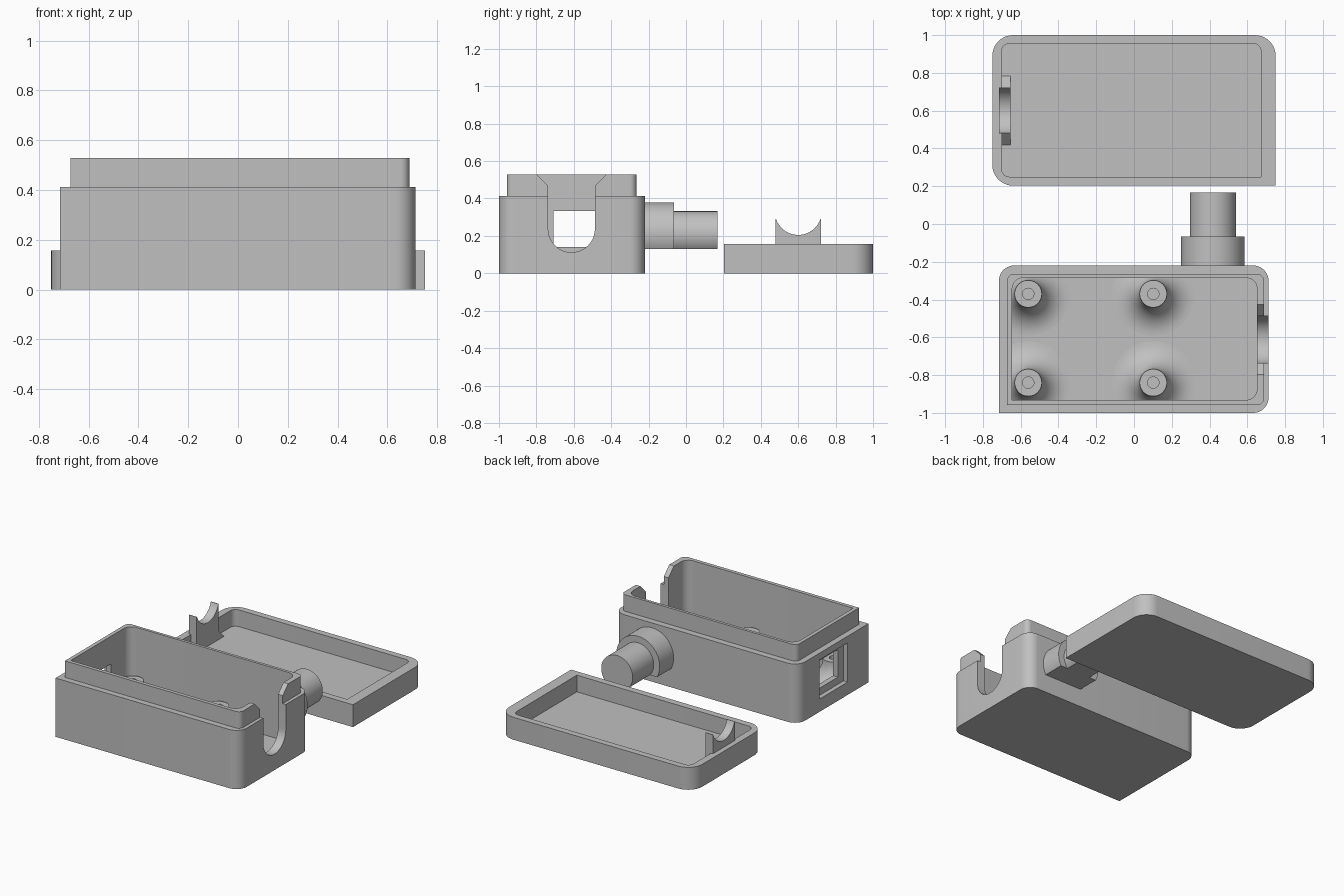
import bpy, bmesh
from math import sin, cos, asin, pi, radians

default = bpy.data.objects.get("Cube")
if default:
    bpy.data.objects.remove(default, do_unlink=True)

grey = bpy.data.materials.new("matte grey")
grey.use_nodes = True
grey.diffuse_color = (0.53, 0.53, 0.53, 1)
grey.node_tree.nodes["Principled BSDF"].inputs["Base Color"].default_value = (0.53, 0.53, 0.53, 1)

PLACE = {"x": lambda a, b, t: (t, a, b),
         "y": lambda a, b, t: (a, t, b),
         "z": lambda a, b, t: (a, b, t)}


def finish(name, bm):
    bmesh.ops.recalc_face_normals(bm, faces=bm.faces)
    mesh = bpy.data.meshes.new(name)
    bm.to_mesh(mesh)
    bm.free()
    mesh.materials.append(grey)
    obj = bpy.data.objects.new(name, mesh)
    bpy.context.collection.objects.link(obj)
    return obj


def prism(name, outline, axis, start, end):
    """Extrude a closed 2D outline along an axis."""
    bm = bmesh.new()
    a, b = ([bm.verts.new(PLACE[axis](u, v, t)) for u, v in outline] for t in (start, end))
    bm.faces.new(a)
    bm.faces.new(b)
    n = len(a)
    for i in range(n):
        j = (i + 1) % n
        bm.faces.new((a[i], a[j], b[j], b[i]))
    return finish(name, bm)


def arc(cx, cy, r, start, end, steps=10):
    return [(cx + r * cos(start + (end - start) * i / steps),
             cy + r * sin(start + (end - start) * i / steps)) for i in range(steps + 1)]


def rounded(x0, x1, y0, y1, radii):
    """Rectangle with its own radius per corner, counter-clockwise from the low corner."""
    corners = [(x0, y0, 1, 1), (x1, y0, -1, 1), (x1, y1, -1, -1), (x0, y1, 1, -1)]
    pts = []
    for k, ((x, y, sx, sy), r) in enumerate(zip(corners, radii)):
        if r:
            a = pi + k * pi / 2
            pts += arc(x + sx * r, y + sy * r, r, a, a + pi / 2)
        else:
            pts.append((x, y))
    return pts


def rect(a0, a1, b0, b1):
    return rounded(a0, a1, b0, b1, (0, 0, 0, 0))


def boolean(target, tool, operation):
    mod = target.modifiers.new(operation.lower(), "BOOLEAN")
    mod.operation, mod.object, mod.solver = operation, tool, "EXACT"
    bpy.context.view_layer.objects.active = target
    bpy.ops.object.modifier_apply(modifier=mod.name)
    bpy.data.objects.remove(tool, do_unlink=True)


def lathe(name, profile, cx, cy, steps=48):
    """Revolve a profile that starts and ends on the axis."""
    bm = bmesh.new()
    rings = []
    for r, z in profile:
        if r == 0:
            rings.append([bm.verts.new((cx, cy, z))] * steps)
        else:
            rings.append([bm.verts.new((cx + r * cos(2 * pi * i / steps),
                                        cy + r * sin(2 * pi * i / steps), z)) for i in range(steps)])
    for a, b in zip(rings, rings[1:]):
        for i in range(steps):
            j = (i + 1) % steps
            bm.faces.new(list(dict.fromkeys((a[i], a[j], b[j], b[i]))))
    return finish(name, bm)


FLOOR = 0.04

# Box body with a stepped lip
box = prism("box", rounded(-0.715, 0.712, -1, -0.22, (0, 0.08, 0.08, 0.08)), "z", 0, 0.412)
lip = prism("lip", rounded(-0.672, 0.688, -0.958, -0.265, (0, 0.035, 0.035, 0.035)), "z", 0.2, 0.528)
boolean(box, lip, "UNION")
cavity = prism("cavity", rounded(-0.645, 0.652, -0.932, -0.285, (0, 0.06, 0.06, 0.06)), "z", FLOOR, 0.7)
boolean(box, cavity, "DIFFERENCE")

# Cable notch with flared mouth
MID, R = -0.612, 0.125
notch = arc(MID, 0.237, R, pi, 2 * pi, 20)
notch += [(MID + R, 0.468), (MID + 0.185, 0.528), (MID + 0.185, 0.7),
          (MID - 0.185, 0.7), (MID - 0.185, 0.528), (MID - R, 0.468)]
boolean(box, prism("notch", notch, "x", 0.6, 0.8), "DIFFERENCE")

# Socket window with an outer recess
boolean(box, prism("window", rect(-0.708, -0.485, 0.14, 0.333), "x", -0.8, -0.6), "DIFFERENCE")
boolean(box, prism("recess", rect(-0.77, -0.46, 0.09, 0.365), "x", -0.8, -0.683), "DIFFERENCE")

# Flared screw posts, trimmed to the inside of the box
parts = [box]
POST, FLARE, HOLE = 0.072, 0.148, 0.03
curve = arc(POST + FLARE, FLOOR + FLARE, FLARE, 1.5 * pi, pi, 12)
post_profile = [(0, FLOOR - 0.01), (POST + FLARE, FLOOR - 0.01)] + curve
post_profile += [(POST, 0.195), (HOLE, 0.195), (HOLE, 0.06), (0, 0.06)]
for side, x in (("right", -0.56), ("left", 0.102)):
    for end, y in (("front", -0.84), ("back", -0.37)):
        post = lathe(f"screw_post_{end}_{side}", post_profile, x, y)
        trim = prism("trim", rect(-0.655, 0.66, -0.94, -0.275), "z", 0, 0.5)
        boolean(post, trim, "INTERSECT")
        parts.append(post)

# Stepped round plug on the back wall, flat underneath
for name, r, y0, y1 in (("plug_collar", 0.168, -0.24, -0.065), ("plug_tip", 0.122, -0.08, 0.168)):
    a = asin((0.13 - 0.21) / r)
    parts.append(prism(name, arc(0.418, 0.21, r, a, pi - a, 48), "y", y0, y1))

# Lid tray
lid = prism("lid", rounded(-0.75, 0.75, 0.203, 1, (0.11, 0, 0.11, 0.11)), "z", 0, 0.157)
hollow = prism("hollow", rounded(-0.7, 0.672, 0.25, 0.955, (0.04, 0, 0.04, 0.04)), "z", FLOOR, 0.4)
boolean(lid, hollow, "DIFFERENCE")
parts.append(lid)

# Cable saddle on the lid: splayed foot and cradle
MID = 0.6
cradle = arc(MID, 0.33, R, pi + 0.32, 2 * pi - 0.32, 20)
cradle = [(MID - 0.122, 0.15), (MID - 0.122, 0.291)] + cradle + [(MID + 0.122, 0.291), (MID + 0.122, 0.15)]
parts.append(prism("saddle_cradle", cradle, "x", -0.714, -0.655))
foot = [(MID - 0.183, FLOOR - 0.01), (MID + 0.183, FLOOR - 0.01), (MID + 0.183, FLOOR),
        (MID + 0.122, 0.1), (MID + 0.122, 0.156), (MID - 0.122, 0.156),
        (MID - 0.122, 0.1), (MID - 0.183, FLOOR)]
parts.append(prism("saddle_foot", foot, "x", -0.705, -0.655))

# Smooth the round walls and keep the corners crisp
bpy.ops.object.select_all(action="DESELECT")
for obj in parts:
    obj.select_set(True)
bpy.context.view_layer.objects.active = box
bpy.ops.object.shade_smooth_by_angle(angle=radians(30))
